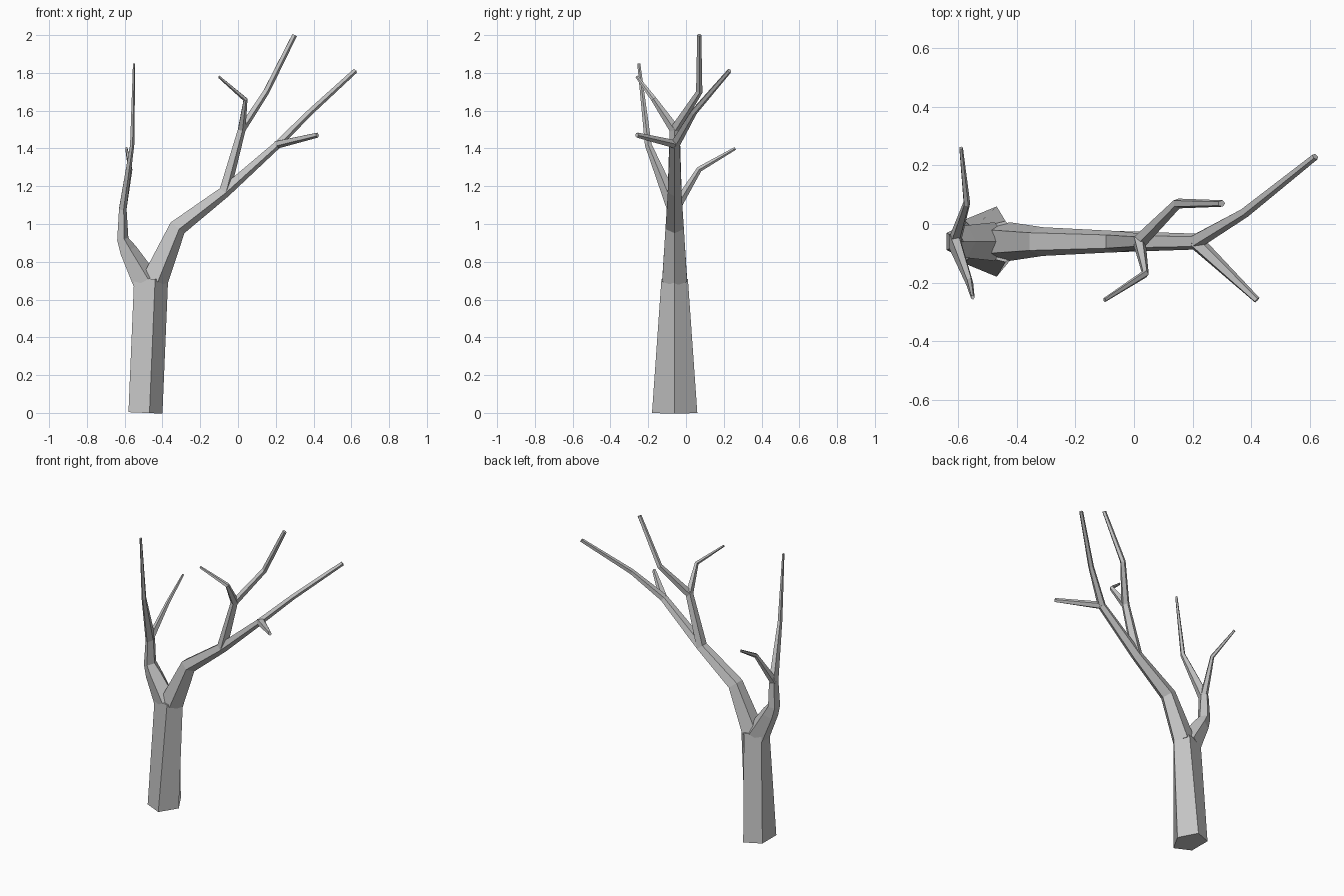
import bpy, bmesh, math
from mathutils import Vector

cube = bpy.data.objects.get("Cube")
if cube:
    bpy.data.objects.remove(cube, do_unlink=True)

bark = bpy.data.materials.new("grey bark")
bark.use_nodes = True
grey = [0.55] * 3 + [1]
bark.diffuse_color = grey
bark.node_tree.nodes["Principled BSDF"].inputs["Base Color"].default_value = grey

SIDES = 5
TREE_PLANE = -0.06


def at(x, z, y=TREE_PLANE):
    """Point of the tree, lying in the main plane unless y is given."""
    return Vector((x, y, z))


def cross_section():
    """Pentagon fitted to a square of half width one, as (outward, sideways) pairs."""
    angles = [math.tau * k / SIDES for k in range(SIDES)]
    outward = [math.cos(a) for a in angles]
    sideways = [math.sin(a) for a in angles]
    low, high, reach = min(outward), max(outward), max(sideways)
    return [((o + o - low - high) / (high - low), s / reach)
            for o, s in zip(outward, sideways)]


def limb(name, points, start, end):
    """Tapering tube through the points; start and end are (half thickness, half breadth)."""
    steps = [(b - a).normalized() for a, b in zip(points, points[1:])]
    tangents = [(a + b).normalized() for a, b in zip(steps[:1] + steps, steps + steps[-1:])]
    previous = tangents[0]
    side = Vector((0, 1, 0))
    side = (side - previous * side.dot(previous)).normalized()
    bm = bmesh.new()
    rings = []
    for i, (point, tangent) in enumerate(zip(points, tangents)):
        side = previous.rotation_difference(tangent) @ side
        previous = tangent
        out = side.cross(tangent)
        # Each joint shrinks by the same proportion
        share = i / (len(points) - 1)
        thick, broad = [a * (b / a) ** share for a, b in zip(start, end)]
        rings.append([bm.verts.new(point + out * thick * o + side * broad * s)
                      for o, s in cross_section()])
    for lower, upper in zip(rings, rings[1:]):
        for k in range(SIDES):
            n = (k + 1) % SIDES
            bm.faces.new((lower[k], lower[n], upper[n], upper[k]))
    bm.faces.new(rings[0])
    bm.faces.new(rings[-1])
    bmesh.ops.recalc_face_normals(bm, faces=bm.faces)
    mesh = bpy.data.meshes.new(name)
    bm.to_mesh(mesh)
    bm.free()
    mesh.materials.append(bark)
    bpy.context.collection.objects.link(bpy.data.objects.new(name, mesh))


# Half thickness and half breadth of the wood at its typical places
trunk_foot, trunk_head = (0.09, 0.12), (0.09, 0.07)
crotch_wood = (0.07, 0.066)
knot_wood = (0.03, 0.037)
fork_wood = (0.02, 0.027)
slim_fork_wood = (0.02, 0.04)
blunt_tip, fine_tip = (0.013, 0.011), (0.006, 0.008)

# Joints shared by neighbouring parts
left_knot = at(-0.07, 1.17)
left_fork = at(0.21, 1.42)
upper_fork = at(0.02, 1.5)
right_fork = at(-0.61, 1.08)

# Trunk
limb("trunk", [at(-0.49, 0), at(-0.46, 0.71)], trunk_foot, trunk_head)

# Large leaning limb and its two end twigs
limb("left_limb", [at(-0.44, 0.7), at(-0.32, 0.98), left_knot, left_fork],
     crotch_wood, fork_wood)
limb("outer_back_twig", [left_fork, at(0.38, 1.59, 0.04), at(0.62, 1.81, 0.23)],
     fork_wood, blunt_tip)
limb("outer_front_twig", [left_fork, at(0.42, 1.47, -0.26)], fork_wood, blunt_tip)

# Upright branch on the leaning limb, forking in two
limb("upper_branch", [left_knot, upper_fork], knot_wood, fork_wood)
limb("upper_back_twig", [upper_fork, at(0.15, 1.7, 0.07), at(0.3, 2, 0.07)],
     fork_wood, blunt_tip)
limb("upper_front_twig", [upper_fork, at(0.04, 1.66, -0.17), at(-0.1, 1.78, -0.26)],
     fork_wood, fine_tip)

# Small limb on the other side, forking in two
limb("right_limb", [at(-0.49, 0.7), at(-0.58, 0.86), at(-0.61, 0.92), right_fork],
     crotch_wood, slim_fork_wood)
limb("right_front_twig", [right_fork, at(-0.56, 1.42, -0.2), at(-0.55, 1.85, -0.25)],
     slim_fork_wood, fine_tip)
limb("right_back_twig", [right_fork, at(-0.57, 1.29, 0.07), at(-0.59, 1.4, 0.26)],
     fork_wood, fine_tip)
